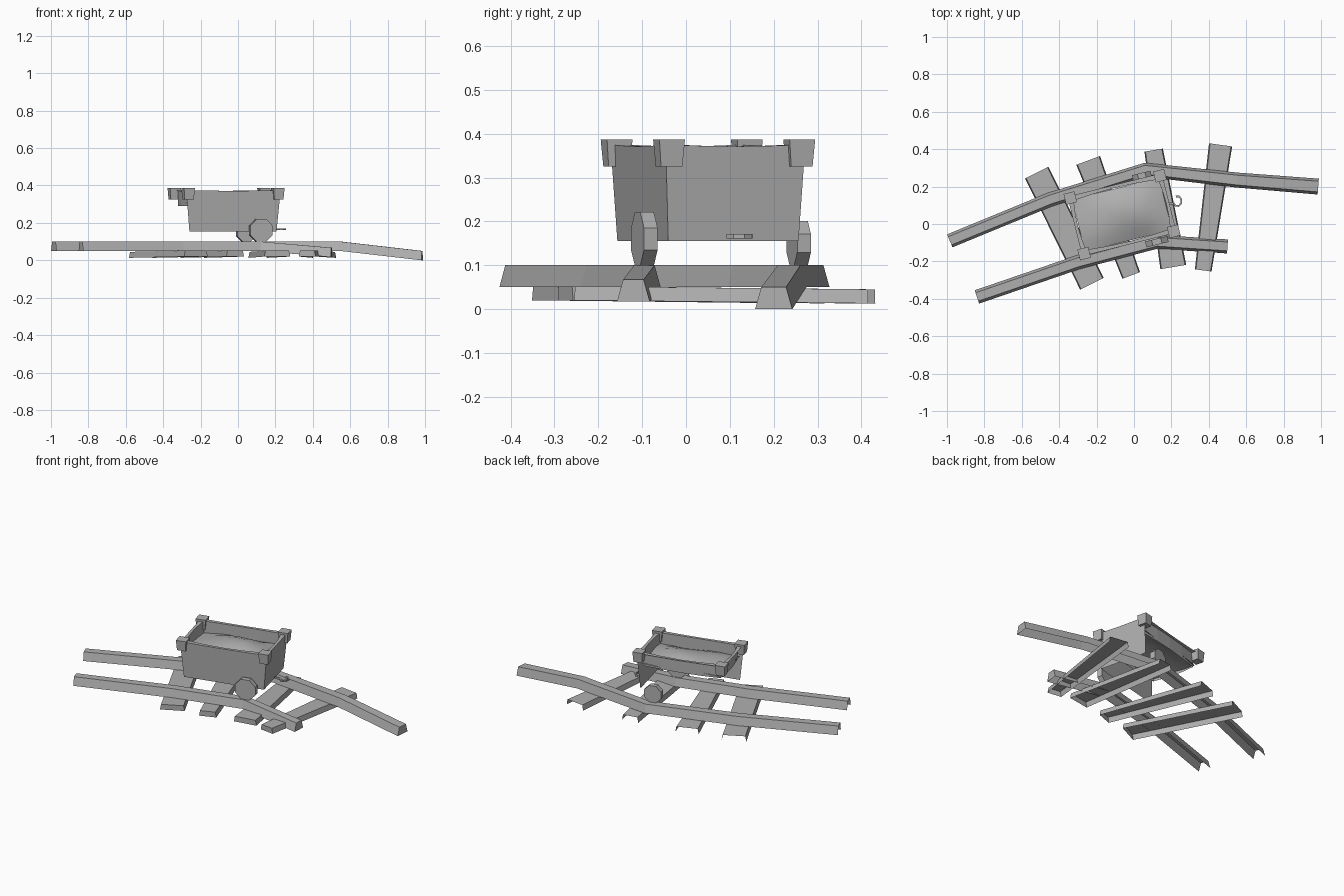
import bpy, bmesh, math
from mathutils import Vector, Matrix

cube = bpy.data.objects.get("Cube")
if cube:
    bpy.data.objects.remove(cube)

grey = bpy.data.materials.new("plain grey")
grey.use_nodes = True
tone = (0.43, 0.43, 0.43, 1)
grey.diffuse_color = tone
grey.node_tree.nodes["Principled BSDF"].inputs["Base Color"].default_value = tone


def make(name, bm, place=None):
    if place:
        bm.transform(place)
    mesh = bpy.data.meshes.new(name)
    bm.to_mesh(mesh)
    bm.free()
    mesh.materials.append(grey)
    obj = bpy.data.objects.new(name, mesh)
    bpy.context.collection.objects.link(obj)
    return obj


def channel(name, path, widths, height, slope):
    """Board open underneath, swept along a path and capped at its first end."""
    bm = bmesh.new()
    pts = [Vector(p) for p in path]
    rings = []
    for i, p in enumerate(pts):
        run = pts[min(i + 1, len(pts) - 1)] - pts[max(i - 1, 0)]
        side = Vector((-run.y, run.x, 0)).normalized()
        w = widths[min(i, len(widths) - 1)] / 2
        rings.append([bm.verts.new(p + side * s + Vector((0, 0, h)))
                      for s, h in ((-w, 0), (slope - w, height), (w - slope, height), (w, 0))])
    for a, b in zip(rings, rings[1:]):
        for k in range(3):
            bm.faces.new((a[k], b[k], b[k + 1], a[k + 1]))
    bm.faces.new(rings[0])
    return make(name, bm)


# Bent rails
channel("back_rail", [(0.985, 0.2, 0), (0.55, 0.235, 0.05), (0.06, 0.29, 0.05),
                      (-0.45, 0.13, 0.05), (-0.985, -0.09, 0.05)], [0.085, 0.08, 0.075], 0.05, 0.014)
channel("front_rail", [(0.5, -0.12, 0.017), (0.12, -0.095, 0.05),
                       (-0.3, -0.205, 0.05), (-0.84, -0.39, 0.05)], [0.075], 0.05, 0.014)

# Loose cross planks, front end to back end
planks = [((-0.225, -0.32), (-0.52, 0.275), 0.14, 0.14),
          ((-0.015, -0.275), (-0.245, 0.34), 0.1, 0.135),
          ((0.21, -0.23), (0.105, 0.395), 0.14, 0.1),
          ((0.37, -0.248), (0.463, 0.423), 0.09, 0.125)]
for i, (front, back, w0, w1) in enumerate(planks):
    channel(f"cross_plank_{i + 1}", [(*front, 0.02), (*back, 0.013)], [w0, w1], 0.032, 0.006)

# Cart frame: local x runs along the cart
cart = Matrix.Translation((-0.064, 0.05, 0)) @ Matrix.Rotation(math.radians(14), 4, 'Z')
TOP, LOW, BASE = 0.375, 0.29, 0.155
SIGNS = [(-1, -1), (1, -1), (1, 1), (-1, 1)]


def corners(hx, hy):
    return [Vector((sx * hx, sy * hy, 0)) for sx, sy in SIGNS]


# Walls: the front and left sides are full height, the other two are shallow strips
outer, inner, foot = corners(0.26, 0.164), corners(0.232, 0.136), corners(0.24, 0.153)
names = ["front_wall", "left_wall", "back_wall", "right_wall"]
STEPS = 4
for s, name in enumerate(names):
    bm = bmesh.new()
    e = (s + 1) % 4
    full = s < 2
    rows = []
    for i in range(STEPS + 1):
        t = i / STEPS
        wave = math.sin(math.pi * t)
        sag = -0.004 * wave
        push = inner[s].lerp(inner[e], 0.5).normalized() * 0.012 * wave
        o, n, f = (c[s].lerp(c[e], t) for c in (outer, inner, foot))
        row = [n + push + Vector((0, 0, LOW)), n + push + Vector((0, 0, TOP + sag)),
               o + Vector((0, 0, TOP + sag))]
        if full:
            row.append(f + Vector((0, 0, BASE)))
        rows.append([bm.verts.new(p) for p in row])
    for a, b in zip(rows, rows[1:]):
        for k in range(len(a) - 1):
            bm.faces.new((a[k], a[k + 1], b[k + 1], b[k]))
    bmesh.ops.recalc_face_normals(bm, faces=bm.faces)
    bm.normal_update()
    if sum(f.normal.z for f in bm.faces) < 0:
        bmesh.ops.reverse_faces(bm, faces=bm.faces)
    make(name, bm, cart)

# Flared corner caps
for i, c in enumerate(corners(0.247, 0.153)):
    bm = bmesh.new()
    bmesh.ops.create_cube(bm, size=1)
    for v in bm.verts:
        half = 0.03 if v.co.z > 0 else 0.025
        v.co = Vector((math.copysign(half, v.co.x), math.copysign(half, v.co.y),
                       0.387 if v.co.z > 0 else 0.325)) + c
    make(f"corner_cap_{i + 1}", bm, cart)

# Heaped load
bm = bmesh.new()
bmesh.ops.create_grid(bm, x_segments=8, y_segments=6, size=1)
for v in bm.verts:
    x, y = v.co.x, v.co.y
    heap = (1 - x * x) * (1 - y * y)
    v.co = (x * 0.24, y * 0.144, 0.305 + 0.045 * heap + 0.005 * math.sin(4 * x + 3 * y))
load = make("heaped_load", bm, cart)
for p in load.data.polygons:
    p.use_smooth = True

# Octagonal wheels
for name, centre, radius in (("front_wheel", (0.122, -0.095, 0.16), 0.066),
                             ("back_wheel", (0.042, 0.257, 0.15), 0.055)):
    bm = bmesh.new()
    bmesh.ops.create_cone(bm, cap_ends=True, segments=8, radius1=radius,
                          radius2=radius, depth=0.032)
    bm.transform(Matrix.Rotation(math.pi / 8, 4, 'Z'))
    make(name, bm, Matrix.Translation(centre) @ Matrix.Rotation(math.radians(14), 4, 'Z')
         @ Matrix.Rotation(math.pi / 2, 4, 'X'))

# Coupling hook: flat open ring on a short shank
bm = bmesh.new()
previous = None
arc = [(0.027 * math.cos(a), 0.032 * math.sin(a))
       for a in (math.radians(200 + 45 * i) for i in range(7))]
ring = []
for x, y in arc:
    ring.append([bm.verts.new((x * k, y * k, z))
                 for k, z in ((1, 0), (1, 0.01), (0.68, 0.01), (0.68, 0))])
for a, b in zip(ring, ring[1:]):
    for k in range(4):
        bm.faces.new((a[k], b[k], b[(k + 1) % 4], a[(k + 1) % 4]))
bm.faces.new(ring[0])
bm.faces.new(ring[-1][::-1])
bmesh.ops.recalc_face_normals(bm, faces=bm.faces)
make("coupling_hook", bm, Matrix.Translation((0.232, 0.122, 0.161)))

bm = bmesh.new()
bmesh.ops.create_cube(bm, size=1)
bm.transform(Matrix.Diagonal((0.035, 0.01, 0.01, 1)))
make("hook_shank", bm, Matrix.Translation((0.192, 0.11, 0.166)))
